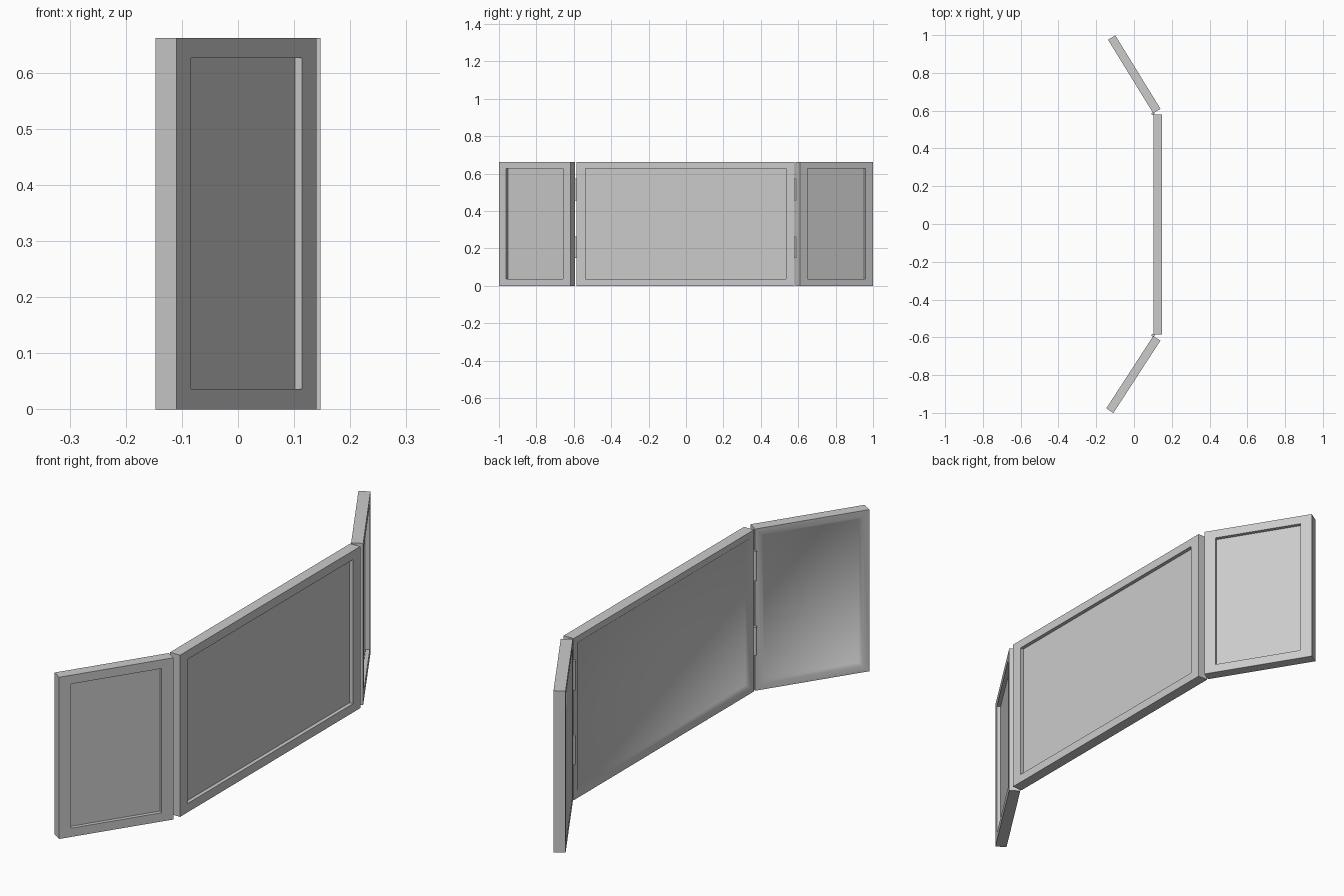
import bpy, bmesh, math
from mathutils import Matrix, Vector

cube = bpy.data.objects.get("Cube")
if cube:
    bpy.data.objects.remove(cube, do_unlink=True)

HEIGHT, THICK = 0.662, 0.045

grey = bpy.data.materials.new("plain_grey")
grey.use_nodes = True
grey.diffuse_color = (0.6, 0.6, 0.6, 1)
grey.node_tree.nodes["Principled BSDF"].inputs["Base Color"].default_value = (0.6, 0.6, 0.6, 1)


def finish(name, bm, angle):
    mesh = bpy.data.meshes.new(name)
    bm.to_mesh(mesh)
    bm.free()
    mesh.materials.append(grey)
    obj = bpy.data.objects.new(name, mesh)
    bpy.context.collection.objects.link(obj)
    bpy.ops.object.select_all(action='DESELECT')
    obj.select_set(True)
    bpy.context.view_layer.objects.active = obj
    bpy.ops.object.shade_smooth_by_angle(angle=math.radians(angle))
    return obj


def panel(name, y0, y1, place):
    """Framed board, recessed on both broad sides."""
    bm = bmesh.new()

    def ring(x, my, mz):
        return [bm.verts.new((x, y, z)) for y, z in (
            (y0 + my, mz), (y1 - my, mz), (y1 - my, HEIGHT - mz), (y0 + my, HEIGHT - mz))]

    rings = [
        ring(0.012, 0.038, 0.038),            # inner floor
        ring(0, 0.026, 0.026),                # inner rim
        ring(0, 0, 0),                        # inner outline
        ring(THICK, 0, 0),                    # outer outline
        ring(THICK, 0.047, 0.036),            # outer rim
        ring(THICK - 0.0155, 0.047, 0.036),   # outer floor
    ]
    for a, b in zip(rings, rings[1:]):
        for i in range(4):
            j = (i + 1) % 4
            bm.faces.new((a[i], a[j], b[j], b[i]))
    bm.faces.new(rings[0])
    bm.faces.new(rings[-1])
    bmesh.ops.recalc_face_normals(bm, faces=bm.faces)
    bm.transform(place)
    return finish(name, bm, 60)


def hinge(name, y, z0, z1):
    bm = bmesh.new()
    bmesh.ops.create_cone(bm, cap_ends=True, segments=12, radius1=0.008, radius2=0.008,
                          depth=z1 - z0,
                          matrix=Matrix.Translation((0.1, y, (z0 + z1) / 2)))
    finish(name, bm, 40)


# Centre board and the two angled wings
INNER = 0.102
panel("centre_panel", -0.585, 0.581, Matrix.Translation((INNER, 0, 0)))
WING = 0.457
panel("front_wing", -WING, 0,
      Matrix.Translation((INNER, -0.593, 0)) @ Matrix.Rotation(math.radians(-33), 4, 'Z'))
panel("back_wing", 0, WING,
      Matrix.Translation((INNER, 0.586, 0)) @ Matrix.Rotation(math.radians(31.6), 4, 'Z'))

# Hinge barrels in the gaps
for side, y in (("front", -0.589), ("back", 0.584)):
    hinge(side + "_lower_hinge", y, 0.15, 0.265)
    hinge(side + "_upper_hinge", y, 0.455, 0.575)
